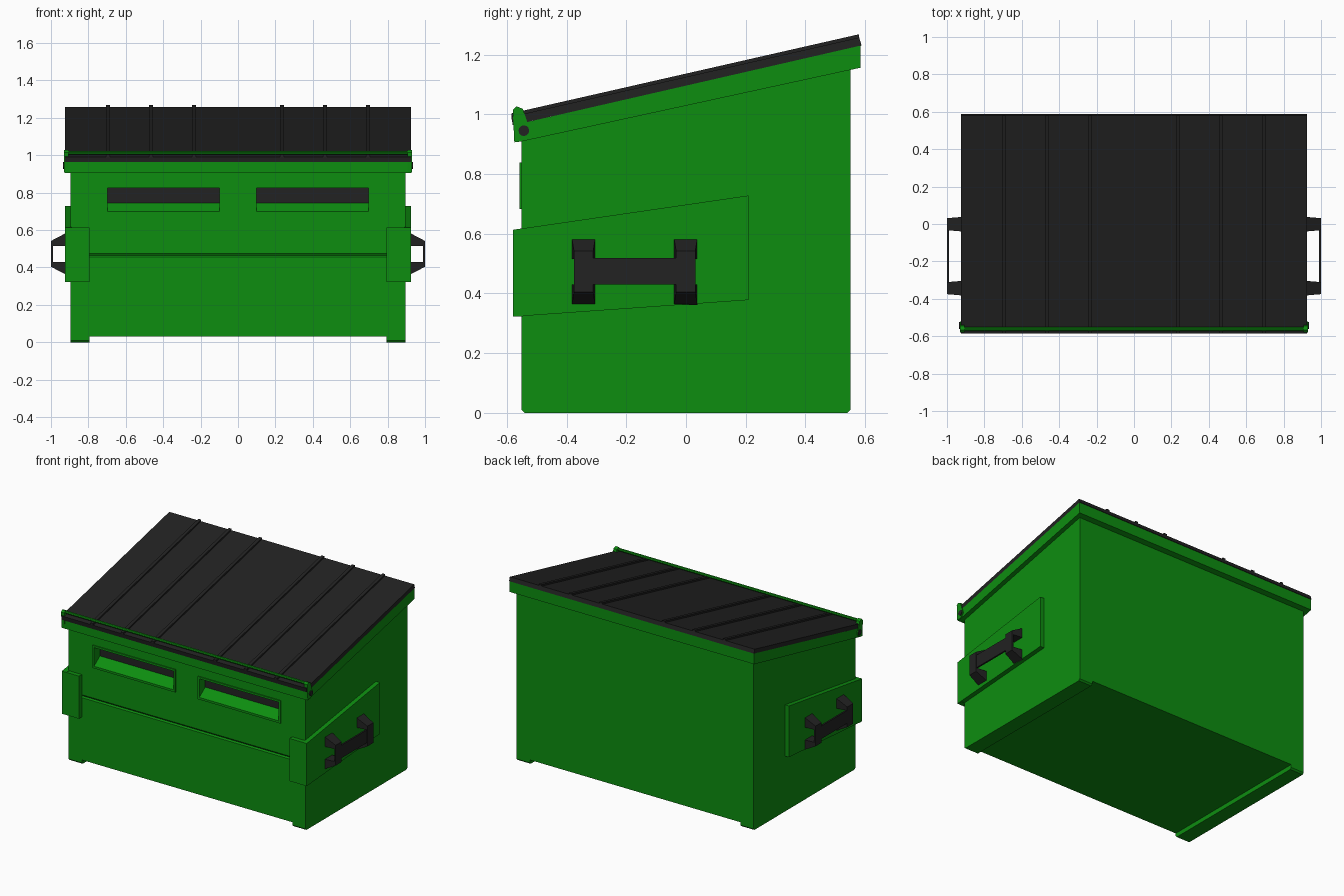
import bpy
import math

if "Cube" in bpy.data.objects:
    bpy.data.objects.remove(bpy.data.objects["Cube"], do_unlink=True)


def material(name, rgb):
    m = bpy.data.materials.new(name)
    m.use_nodes = True
    m.diffuse_color = (*rgb, 1)
    m.node_tree.nodes["Principled BSDF"].inputs["Base Color"].default_value = (*rgb, 1)
    return m


GREEN = material("green_paint", (0.004, 0.27, 0.005))
BLACK = material("black_plastic", (0.016, 0.016, 0.016))


def loft(name, ring_a, ring_b, mat):
    """Solid between two matching rings of points."""
    n = len(ring_a)
    faces = [tuple(range(n))[::-1], tuple(range(n, 2 * n))]
    faces += [(i, (i + 1) % n, n + (i + 1) % n, n + i) for i in range(n)]
    mesh = bpy.data.meshes.new(name)
    mesh.from_pydata(list(ring_a) + list(ring_b), [], faces)
    mesh.materials.append(mat)
    ob = bpy.data.objects.new(name, mesh)
    bpy.context.collection.objects.link(ob)
    bpy.context.view_layer.objects.active = ob
    bpy.ops.object.mode_set(mode='EDIT')
    bpy.ops.mesh.select_all(action='SELECT')
    bpy.ops.mesh.normals_make_consistent(inside=False)
    bpy.ops.object.mode_set(mode='OBJECT')
    return ob


def prism(name, profile, x0, x1, mat):
    """Side profile of (y, z) points extruded along x."""
    return loft(name, [(x0, y, z) for y, z in profile],
                [(x1, y, z) for y, z in profile], mat)


def box(name, x0, x1, y0, y1, z0, z1, mat):
    return prism(name, [(y0, z0), (y1, z0), (y1, z1), (y0, z1)], x0, x1, mat)


def circle(cy, cz, r, n=12):
    return [(cy + r * math.cos(math.tau * i / n), cz + r * math.sin(math.tau * i / n))
            for i in range(n)]


def cut(target, cutter):
    mod = target.modifiers.new("cut", 'BOOLEAN')
    mod.object = cutter
    mod.solver = 'EXACT'
    bpy.context.view_layer.objects.active = target
    bpy.ops.object.modifier_apply(modifier=mod.name)


# Sloped container with a pressed groove along the front
body = prism("body", [(-0.55, 0.03), (0.55, 0.03), (0.55, 1.2), (-0.55, 0.95),
                      (-0.55, 0.475), (-0.543, 0.465), (-0.55, 0.455)],
             -0.895, 0.895, GREEN)

# Rim under the lid
prism("rim", [(-0.575, 0.906), (-0.55, 0.909), (0.585, 1.156), (0.585, 1.23), (-0.575, 0.964)],
      -0.925, 0.925, GREEN)

# Lid and its raised ribs
LID_FRONT, LID_BACK = (-0.585, 0.992), (0.58, 1.257)
prism("lid", [(-0.58, 0.963), (0.588, 1.23), LID_BACK, LID_FRONT], -0.925, 0.925, BLACK)
for i, x in enumerate((-0.695, -0.465, -0.235, 0.235, 0.465, 0.695)):
    top = [(y, z + 0.011) for y, z in (LID_BACK, LID_FRONT)]
    prism(f"lid_rib_{i + 1}", [LID_FRONT, LID_BACK] + top, x - 0.011, x + 0.011, BLACK)

# Hinge rod across the front
prism("hinge_rod", circle(-0.562, 1.014, 0.01, 8), -0.925, 0.925, GREEN)

for side, s in (("left", 1), ("right", -1)):
    # Framed front slot with sloping sill and dark back
    x0, x1 = sorted((s * 0.098, s * 0.697))
    frame = box(side + "_slot_frame", x0 - 0.013, x1 + 0.013, -0.557, -0.54, 0.683, 0.838, GREEN)
    cutter = prism(side + "_slot_cutter", [(-0.565, 0.693), (-0.557, 0.698), (-0.49, 0.747),
                                           (-0.49, 0.825), (-0.565, 0.825)], x0, x1, GREEN)
    cut(body, cutter)
    cut(frame, cutter)
    bpy.data.objects.remove(cutter, do_unlink=True)
    box(side + "_slot_back", x0, x1, -0.495, -0.488, 0.745, 0.825, BLACK)

    # Floor runner
    prism(side + "_runner", [(-0.54, 0), (0.54, 0), (0.55, 0.01), (0.55, 0.04),
                             (-0.55, 0.04), (-0.55, 0.01)], s * 0.795, s * 0.895, GREEN)

    # Reinforcing plate and its wrap round the front corner
    prism(side + "_side_plate", [(-0.58, 0.322), (0.21, 0.378), (0.21, 0.728), (-0.58, 0.613)],
          s * 0.89, s * 0.925, GREEN)
    box(side + "_corner_wrap", s * 0.795, s * 0.924, -0.58, -0.545, 0.322, 0.613, GREEN)

    # Hinge bracket and pin
    prism(side + "_hinge_bracket", [(-0.575, 0.908), (-0.545, 0.91), (-0.522, 0.935),
                                    (-0.525, 0.955), (-0.546, 1.018), (-0.568, 1.027),
                                    (-0.58, 1.015)], s * 0.905, s * 0.93, GREEN)
    prism(side + "_hinge_pin", circle(-0.543, 0.945, 0.018), s * 0.9, s * 0.935, BLACK)

    # Side handle: four tapered arms and a flat grip
    for end, cy in (("front", -0.343), ("back", -0.001)):
        for level, t in (("upper", 1), ("lower", -1)):
            def ring(x, half, inner, outer):
                mid = 0.473
                return [(s * x, cy + dy, mid + t * dz) for dy, dz in
                        ((-half, inner), (half, inner), (half, outer), (-half, outer))]
            loft(f"{side}_handle_{end}_{level}_arm", ring(0.92, 0.039, 0.043, 0.111),
                 ring(1.0, 0.032, 0.043, 0.069), BLACK)
        box(f"{side}_handle_{end}_pad", s * 0.99, s * 1.0, cy - 0.032, cy + 0.032,
            0.425, 0.521, BLACK)
    box(side + "_handle_grip", s * 0.988, s * 0.999, -0.35, 0.006, 0.43, 0.518, BLACK)
